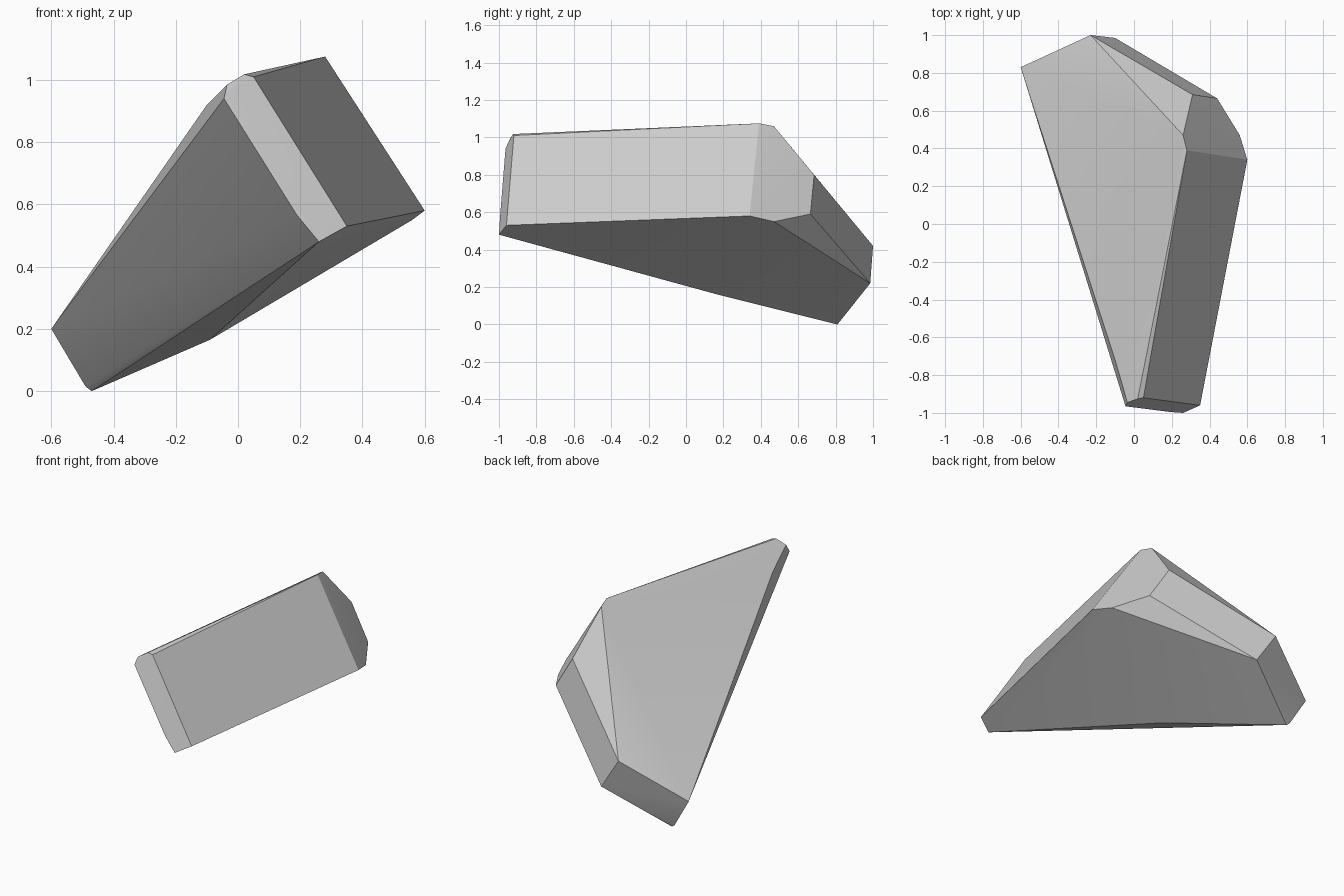
import bpy
import bmesh
import math
from mathutils import Vector

# Remove the default object
default_cube = bpy.data.objects.get("Cube")
if default_cube:
    bpy.data.objects.remove(default_cube, do_unlink=True)


def make_material(name, value):
    material = bpy.data.materials.new(name)
    material.use_nodes = True
    colour = (value, value, value, 1.0)
    material.diffuse_color = colour
    shader = material.node_tree.nodes["Principled BSDF"]
    shader.inputs["Base Color"].default_value = colour
    return material


# Corners of the stone chip, grouped by region
low_back_end = [(-.6, .83, .2), (-.49, .815, .015), (-.47, .81, 0),
                (-.23, 1, .42), (-.1, .985, .22)]
back_bevel = [(.31, .685, .8), (.44, .665, .59), (.26, .47, 1.06),
              (.28, .39, 1.075), (.56, .47, .55), (.6, .34, .58)]
front_tip = [(.05, -.92, 1.01), (.35, -.96, .53), (.26, -1, .48),
             (.19, -.995, .565), (-.045, -.965, .94),
             (-.035, -.945, .985), (.02, -.925, 1.018)]
curved_sides = [(-.1, -.72, .92), (-.09, .15, .165)]

# Wrap the corners in one convex solid and merge the nearly flat facets
bm = bmesh.new()
for corner in low_back_end + back_bevel + front_tip + curved_sides:
    bm.verts.new(Vector(corner))
hull = bmesh.ops.convex_hull(bm, input=list(bm.verts), use_existing_faces=False)
unused = [v for v in bm.verts if not v.link_faces]
bmesh.ops.delete(bm, geom=unused, context="VERTS")
bmesh.ops.dissolve_limit(bm, angle_limit=math.radians(3),
                         verts=list(bm.verts), edges=list(bm.edges))
bmesh.ops.recalc_face_normals(bm, faces=list(bm.faces))

mesh = bpy.data.meshes.new("stone_chip")
bm.to_mesh(mesh)
bm.free()
mesh.materials.append(make_material("stone grey", .6))

stone_chip = bpy.data.objects.new("stone_chip", mesh)
bpy.context.collection.objects.link(stone_chip)

# Soften the shallow creases, keep the cut edges crisp
bpy.ops.object.select_all(action="DESELECT")
stone_chip.select_set(True)
bpy.context.view_layer.objects.active = stone_chip
bpy.ops.object.shade_smooth_by_angle(angle=math.radians(25))
